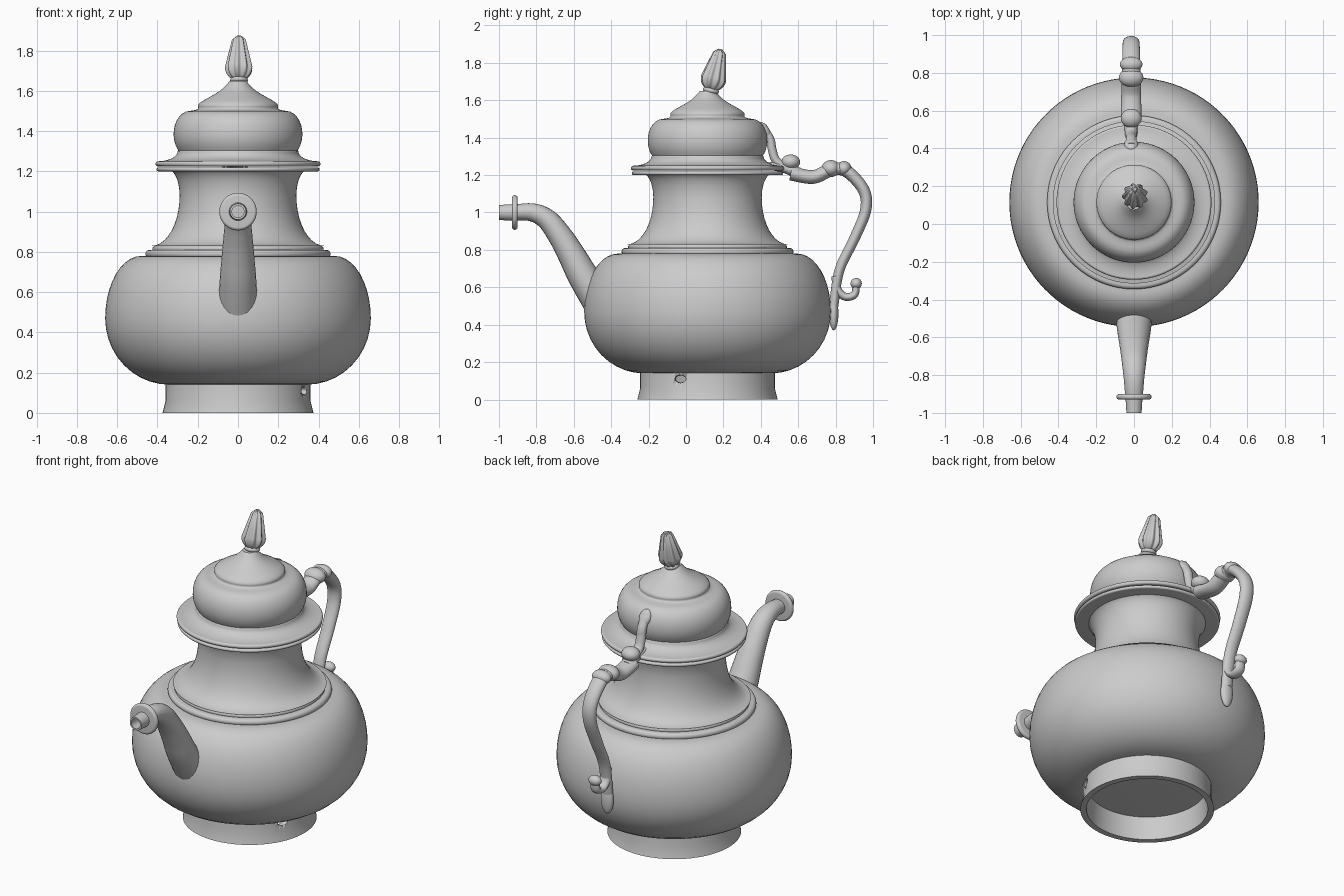
import bpy
import bmesh
from math import cos, sin, pi, tau, radians
from mathutils import Matrix, Vector

cube = bpy.data.objects.get("Cube")
if cube:
    bpy.data.objects.remove(cube, do_unlink=True)

metal = bpy.data.materials.new("grey metal")
metal.use_nodes = True
metal.diffuse_color = (.6, .6, .6, 1)
metal.node_tree.nodes["Principled BSDF"].inputs["Base Color"].default_value = metal.diffuse_color

pot_axis = Matrix.Translation((0, .115, 0))
handle_x = -.015


def arc(centre_r, centre_z, width, height, start, end, steps=10):
    """Part of an ellipse as profile points; start and end are in quarter turns."""
    points = []
    for i in range(steps + 1):
        angle = (start + (end - start) * i / steps) * pi / 2
        points.append((centre_r + width * cos(angle), centre_z + height * sin(angle)))
    return points


def spline(path, steps=8):
    """Smooth curve through the path points."""
    points = [Vector(p) for p in path]
    last = len(points) - 1
    curve = []
    for i in range(last):
        before, here = points[max(i - 1, 0)], points[i]
        there, after = points[i + 1], points[min(i + 2, last)]
        leave, arrive = (there - before) / 2, (after - here) / 2
        for k in range(steps):
            t = k / steps
            ease = t * t * (3 - 2 * t)
            curve.append(here.lerp(there, ease) + leave * t * (1 - t) ** 2
                         - arrive * t * t * (1 - t))
    return curve + [points[-1]]


def finish(obj, name):
    """Name, colour and smooth a part, keeping sharp edges."""
    obj.name = name
    obj.data.materials.append(metal)
    bpy.ops.object.select_all(action="DESELECT")
    obj.select_set(True)
    bpy.context.view_layer.objects.active = obj
    bpy.ops.object.shade_smooth_by_angle(angle=radians(40))
    return obj


def skin(name, rings, closed=False):
    """Join rings of points into one surface, capped unless closed on itself."""
    bm = bmesh.new()
    rows = [[bm.verts.new(point) for point in ring] for ring in rings]
    pairs = list(zip(rows, rows[1:]))
    if closed:
        pairs.append((rows[-1], rows[0]))
    else:
        bm.faces.new(rows[0])
        bm.faces.new(rows[-1])
    for low, high in pairs:
        for j in range(len(low)):
            bm.faces.new((low[j - 1], low[j], high[j], high[j - 1]))
    bmesh.ops.recalc_face_normals(bm, faces=bm.faces)
    mesh = bpy.data.meshes.new(name)
    bm.to_mesh(mesh)
    bm.free()
    obj = bpy.data.objects.new(name, mesh)
    bpy.context.collection.objects.link(obj)
    return finish(obj, name)


def lathe(name, profile, place=pot_axis, closed=False, flutes=0, flute_depth=0, sides=90):
    """Turn a profile of (radius, height) points, optionally fluted."""
    rings = []
    for radius, height in profile:
        ring = []
        for j in range(sides):
            angle = tau * j / sides
            r = radius * (1 - flute_depth * (1 + cos(flutes * angle)) / 2)
            ring.append(place @ Vector((r * cos(angle), r * sin(angle), height)))
        rings.append(ring)
    return skin(name, rings, closed)


def rim(name, radius, base, thickness, place=pot_axis):
    """A round-edged disc."""
    half = thickness / 2
    edge = arc(radius - half, base + half, half, half, -1, 1)
    return lathe(name, edge, place)


def sweep(name, path, start, end, flatness, x=handle_x, sides=24):
    """Sweep a tapering oval along a (y, z) path in the pot's middle plane."""
    points = spline(path)
    last = len(points) - 1
    rings = []
    for i, point in enumerate(points):
        along = (points[min(i + 1, last)] - points[max(i - 1, 0)]).normalized()
        width = start + (end - start) * i / last
        ring = []
        for j in range(sides):
            angle = tau * j / sides
            offset = width * flatness * sin(angle)
            ring.append((x + width * cos(angle),
                         point.x - along.y * offset, point.y + along.x * offset))
        rings.append(ring)
    return skin(name, rings)


def blob(name, y, z, size, x=handle_x):
    """An ellipsoid swelling."""
    bpy.ops.mesh.primitive_uv_sphere_add(segments=24, ring_count=16, location=(x, y, z))
    obj = bpy.context.object
    obj.scale = size
    return finish(obj, name)


# Foot ring with a small worn hole
foot = lathe("foot_ring", [(.375, 0), (.36, .06), (.36, .16), (.33, .16), (.34, 0)], closed=True)
cutter = blob("foot_hole_cutter", -.03, .11, (.07, .03, .02), x=.33)
cutter.hide_render = True
cutter.hide_set(True)
hole = foot.modifiers.new("worn hole", "BOOLEAN")
hole.operation = "DIFFERENCE"
hole.object = cutter

# Pear-shaped body: a full lower curve and a tighter shoulder
lathe("body", arc(.34, .47, .32, .33, -1, 0) + arc(.48, .47, .18, .31, 0, 1)[1:])

# Neck: two collar steps, then a waist flaring to the mouth
rim("lower_collar", .46, .77, .04)
rim("upper_collar", .425, .8, .03)
lathe("neck", arc(.43, 1.08, -.14, .25, -1, 0) + arc(.35, 1.08, -.06, .13, 0, 1)[1:])

# Mouth flange and lid rim, with a fine seam between
rim("mouth_flange", .405, 1.2, .02)
rim("lid_rim", .41, 1.225, .025)

# Lid: hollow skirt, round dome, stepped peak
peak = spline([(.24, 1.5), (.2, 1.51), (.19, 1.54), (.09, 1.6), (.04, 1.65)], steps=4)
lathe("lid", arc(.4, 1.3, -.1, .05, -1, 0)
      + arc(.24, 1.385, .08, .115, -.5, 1) + [tuple(p) for p in peak[1:]])

# Leaning fluted bud finial
lean = Matrix.Translation((.005, .13, 1.64)) @ Matrix.Rotation(radians(-13), 4, "X")
rim("finial_collar", .044, 0, .025, lean)
lathe("finial_bud", arc(0, .08, .07, .07, -.8, 0) + [(.055, .14), (.035, .22), (.01, .24)],
      lean, flutes=9, flute_depth=.2)

# Curved spout with its flange and open nozzle
sweep("spout", [(-.44, .48), (-.55, .66), (-.61, .77), (-.67, .87), (-.74, .96),
                (-.82, 1), (-.92, 1)], .1, .045, .9, x=0)
forward = Matrix.Translation((0, -.9, 1)) @ Matrix.Rotation(pi / 2, 4, "X")
rim("spout_flange", .093, 0, .03, forward)
lathe("spout_nozzle", [(.045, .02), (.04, .1), (.03, .1), (.03, .02)], forward, closed=True)

# Scrolled handle with its leaf-shaped foot and curled tip
sweep("handle", [(.56, 1.21), (.68, 1.19), (.78, 1.23), (.86, 1.22), (.95, 1.12),
                 (.96, 1.01), (.9, .86), (.82, .69), (.79, .5)], .055, .035, .7)
sweep("handle_curl", [(.8, .66), (.81, .59), (.85, .55), (.9, .56), (.91, .61)],
      .035, .03, .65)
blob("handle_curl_tip", .91, .62, (.04, .03, .03))
blob("handle_leaf", .79, .46, (.04, .025, .09))
blob("handle_knuckle", .775, 1.235, (.065, .05, .045))
blob("handle_band", .845, 1.235, (.06, .04, .04))

# Lid hinge and thumbpiece
sweep("hinge_arm", [(.44, 1.25), (.52, 1.24), (.6, 1.21)], .03, .045, .7)
blob("hinge_barrel", .56, 1.27, (.055, .05, .04))
sweep("thumbpiece", [(.53, 1.24), (.48, 1.28), (.46, 1.34), (.45, 1.39), (.41, 1.46)],
      .03, .028, .8)
blob("thumbpiece_tip", .42, 1.44, (.037, .025, .05)).rotation_euler.x = radians(35)
